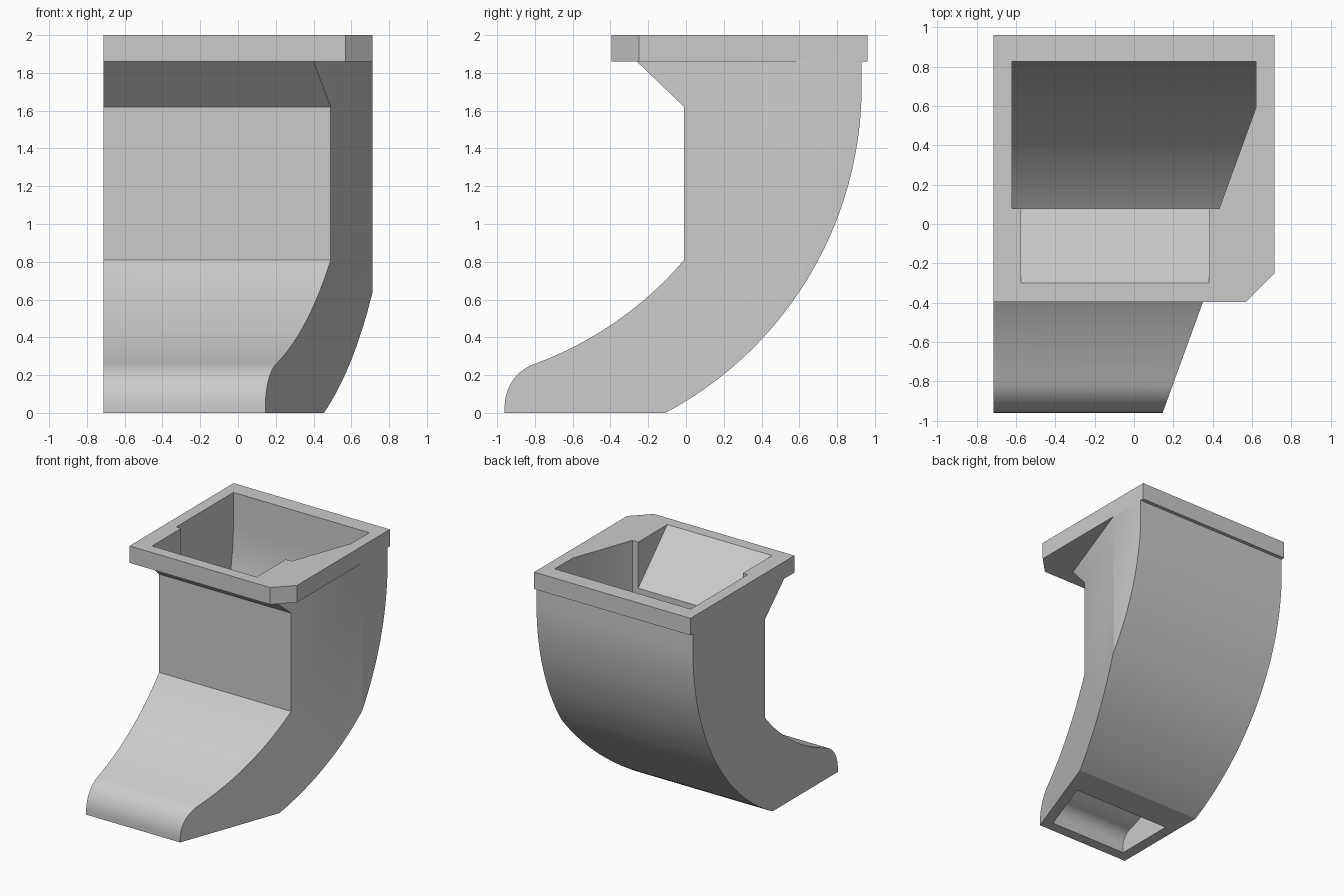
import bpy, bmesh
from math import sin, cos, pi, atan2, hypot, asin, sqrt
from mathutils import Vector

cube = bpy.data.objects.get("Cube")
if cube:
    bpy.data.objects.remove(cube)

grey = bpy.data.materials.new("plain grey")
grey.use_nodes = True
grey.diffuse_color = (0.6, 0.6, 0.6, 1)
grey.node_tree.nodes["Principled BSDF"].inputs["Base Color"].default_value = (0.6, 0.6, 0.6, 1)

HALF = 0.713      # half width
WALL = 0.09
SLOPE = 0.364     # slant of the tapered side
CENTRE_Y, CENTRE_Z = -1.03, 1.73   # centre of the curved back


def arc(a, b, sag, n):
    """Points from a to b, bulging to the left of the path by sag."""
    (ay, az), (by, bz) = a, b
    chord = hypot(by - ay, bz - az)
    r = (chord * chord / 4 + sag * sag) / (2 * abs(sag))
    side = 1 if sag > 0 else -1
    ny, nz = -(bz - az) / chord * side, (by - ay) / chord * side
    cy = (ay + by) / 2 - ny * (r - abs(sag))
    cz = (az + bz) / 2 - nz * (r - abs(sag))
    start = atan2(az - cz, ay - cy)
    sweep = -2 * asin(chord / (2 * r)) * side
    return [(cy + r * cos(start + sweep * i / n), cz + r * sin(start + sweep * i / n))
            for i in range(n + 1)]


def back_curve(r, n=36):
    """Curved back from the vertical tangent down to the floor."""
    end = -asin(CENTRE_Z / r)
    return [(CENTRE_Y + r * cos(end * i / n), CENTRE_Z + r * sin(end * i / n))
            for i in range(n + 1)]


def prism(name, points, vector, taper=None):
    """Extrude a polygon; taper is the x of the slanted cut at the front of the foot."""
    bm = bmesh.new()
    face = bm.faces.new([bm.verts.new(p) for p in points])
    ext = bmesh.ops.extrude_face_region(bm, geom=[face])
    moved = [g for g in ext["geom"] if isinstance(g, bmesh.types.BMVert)]
    bmesh.ops.translate(bm, verts=moved, vec=vector)
    if taper is not None:
        cut = bmesh.ops.bisect_plane(
            bm, geom=bm.verts[:] + bm.edges[:] + bm.faces[:],
            plane_co=(taper, -0.96, 0), plane_no=Vector((1, -SLOPE, 0)).normalized(),
            clear_outer=True)
        edges = [g for g in cut["geom_cut"] if isinstance(g, bmesh.types.BMEdge)]
        bmesh.ops.edgeloop_fill(bm, edges=edges)
    bmesh.ops.recalc_face_normals(bm, faces=bm.faces)
    mesh = bpy.data.meshes.new(name)
    bm.to_mesh(mesh)
    bm.free()
    mesh.materials.append(grey)
    ob = bpy.data.objects.new(name, mesh)
    bpy.context.collection.objects.link(ob)
    return ob


def side_prism(name, profile, x0, x1, taper=None):
    return prism(name, [(x0, y, z) for y, z in profile], (x1 - x0, 0, 0), taper)


# Curved duct: rounded toe, sweeping front, straight neck, flared top, curved back
outer = [(-0.96, 0)] + arc((-0.96, 0.04), (-0.8, 0.26), 0.043, 10)
outer += arc((-0.8, 0.26), (-0.01, 0.81), -0.062, 16)[1:]
outer += [(-0.01, 1.62), (-0.26, 1.86), (0.93, 1.86)] + back_curve(1.96)
body = side_prism("duct_body", outer, -HALF, HALF, 0.145)

# Rim plate with one clipped corner
rim = [(-HALF, -0.395), (0.57, -0.395), (HALF, -0.25), (HALF, 0.96), (-HALF, 0.96)]
flange = prism("top_flange", [(x, y, 1.86) for x, y in rim], (0, 0, 0.14))

# Hollow channel, open at top and bottom
inner_back = back_curve(1.855)
inner = [(-0.87, -0.1)] + arc((-0.87, 0.04), (-0.77, 0.175), 0.035, 10)
inner += arc((-0.77, 0.175), (0.08, 0.775), -0.062, 16)[1:]
inner += [(0.08, 2.1), (0.825, 2.1)] + inner_back + [(inner_back[-1][0], -0.1)]
channel = side_prism("channel_cutter", inner, -0.62, 0.62, 0.145 - WALL)

# Sloped pocket inside the flared front
pocket = side_prism("pocket_cutter", [(-0.4, 2.1), (0.08, 1.62), (0.3, 1.62), (0.3, 2.1)],
                    -0.575, 0.38)

for ob in (body, flange):
    bpy.ops.object.select_all(action='DESELECT')
    bpy.context.view_layer.objects.active = ob
    ob.select_set(True)
    for cutter in (channel, pocket):
        mod = ob.modifiers.new("cut", 'BOOLEAN')
        mod.operation = 'DIFFERENCE'
        mod.solver = 'EXACT'
        mod.object = cutter
        bpy.ops.object.modifier_apply(modifier=mod.name)
    bpy.ops.object.shade_smooth_by_angle(angle=pi / 8)

for cutter in (channel, pocket):
    bpy.data.objects.remove(cutter)
